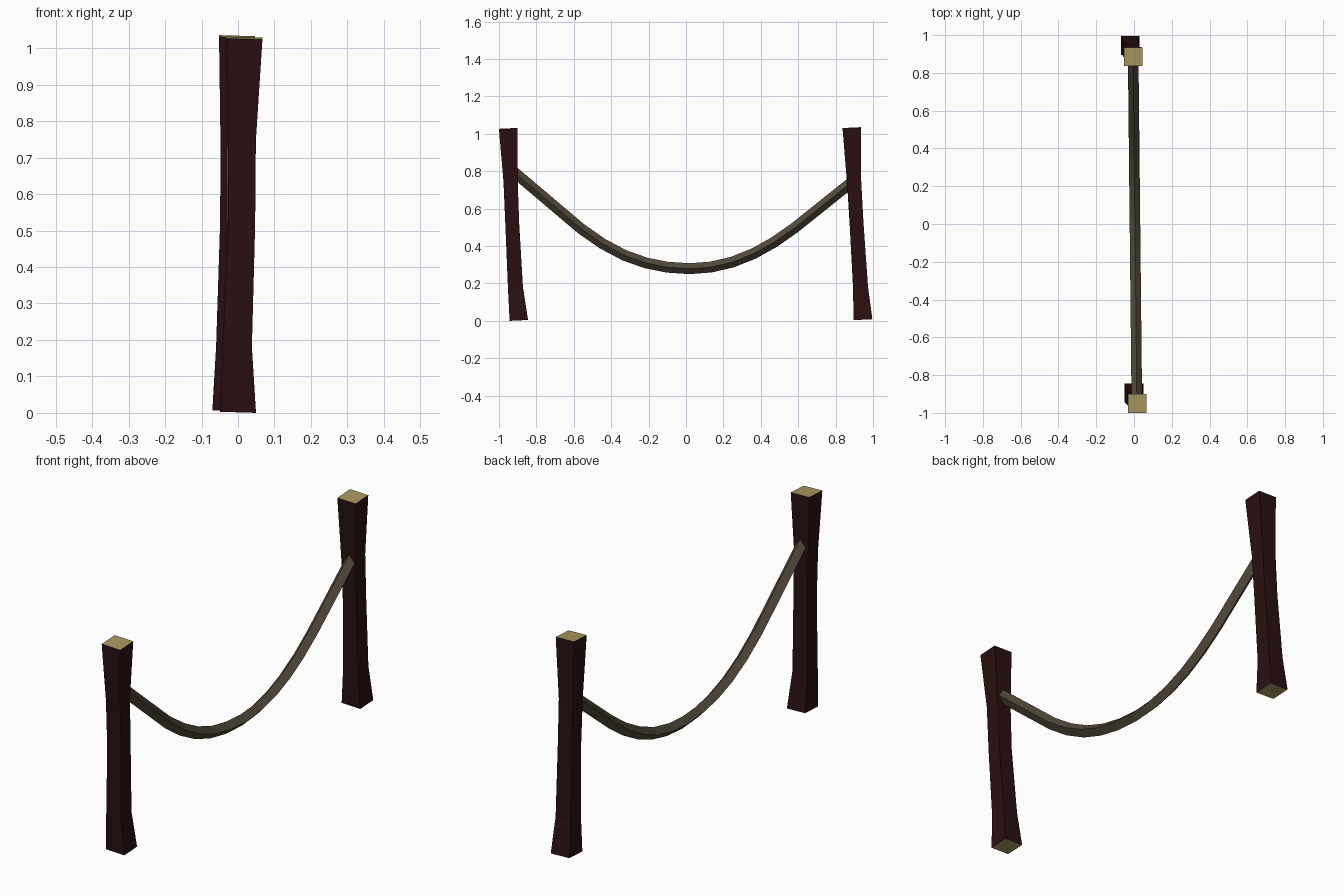
import bpy
import bmesh
from mathutils import Vector

if "Cube" in bpy.data.objects:
    bpy.data.objects.remove(bpy.data.objects["Cube"], do_unlink=True)


def material(name, rgb):
    mat = bpy.data.materials.new(name)
    mat.use_nodes = True
    mat.diffuse_color = (*rgb, 1)
    bsdf = mat.node_tree.nodes["Principled BSDF"]
    bsdf.inputs["Base Color"].default_value = (*rgb, 1)
    bsdf.inputs["Roughness"].default_value = 0.9
    return mat


bark = material("dark bark", (0.022, 0.005, 0.006))
cut_wood = material("pale cut wood", (0.40, 0.31, 0.11))
rope_fibre = material("brown rope", (0.085, 0.068, 0.042))


def loft(name, rings, side_mat, end_mat):
    """Skin a list of four-point rings and close both ends."""
    bm = bmesh.new()
    loops = [[bm.verts.new(p) for p in ring] for ring in rings]
    for low, high in zip(loops, loops[1:]):
        for i in range(4):
            j = (i + 1) % 4
            bm.faces.new((low[i], low[j], high[j], high[i]))
    for end in (loops[0], loops[-1]):
        bm.faces.new(end).material_index = 1
    bmesh.ops.recalc_face_normals(bm, faces=bm.faces)
    mesh = bpy.data.meshes.new(name)
    bm.to_mesh(mesh)
    bm.free()
    mesh.materials.append(side_mat)
    mesh.materials.append(end_mat)
    obj = bpy.data.objects.new(name, mesh)
    bpy.context.collection.objects.link(obj)
    return obj


def post(name, sections):
    """Leaning square post: each section is x, y, z, half width."""
    rings = []
    for x, y, z, h in sections:
        rings.append([(x + sx * h, y + sy * h, z - 0.03 * sx * h + 0.05 * sy * h)
                      for sx, sy in ((-1, -1), (1, -1), (1, 1), (-1, 1))])
    return loft(name, rings, bark, cut_wood)


# Posts, flared at both ends and leaning towards the front
post("front_post", [(0.0, -0.894, 0.004, 0.049), (-0.002, -0.912, 0.18, 0.040),
                    (0.010, -0.929, 0.52, 0.037), (0.011, -0.938, 0.75, 0.038),
                    (0.017, -0.95, 1.028, 0.05)])
post("back_post", [(-0.020, 0.946, 0.008, 0.05), (-0.020, 0.933, 0.18, 0.040),
                   (-0.012, 0.912, 0.52, 0.037), (-0.010, 0.899, 0.74, 0.038),
                   (-0.003, 0.886, 1.032, 0.049)])

# Sagging rope with a diamond cross-section
path = [(-0.93, 0.805), (-0.56, 0.492), (-0.445, 0.412), (-0.33, 0.351),
        (-0.215, 0.310), (-0.10, 0.287), (0.02, 0.279), (0.135, 0.288),
        (0.25, 0.315), (0.36, 0.359), (0.47, 0.42), (0.58, 0.497), (0.90, 0.753)]
points = [Vector((0.005 - 0.0105 * y, y, z)) for y, z in path]
side = Vector((0.028, 0, 0))
rope_rings = []
for i, p in enumerate(points):
    along = points[min(i + 1, len(points) - 1)] - points[max(i - 1, 0)]
    up = side.cross(along).normalized() * 0.029
    rope_rings.append([p + side, p + up, p - side, p - up])
loft("hanging_rope", rope_rings, rope_fibre, rope_fibre)
